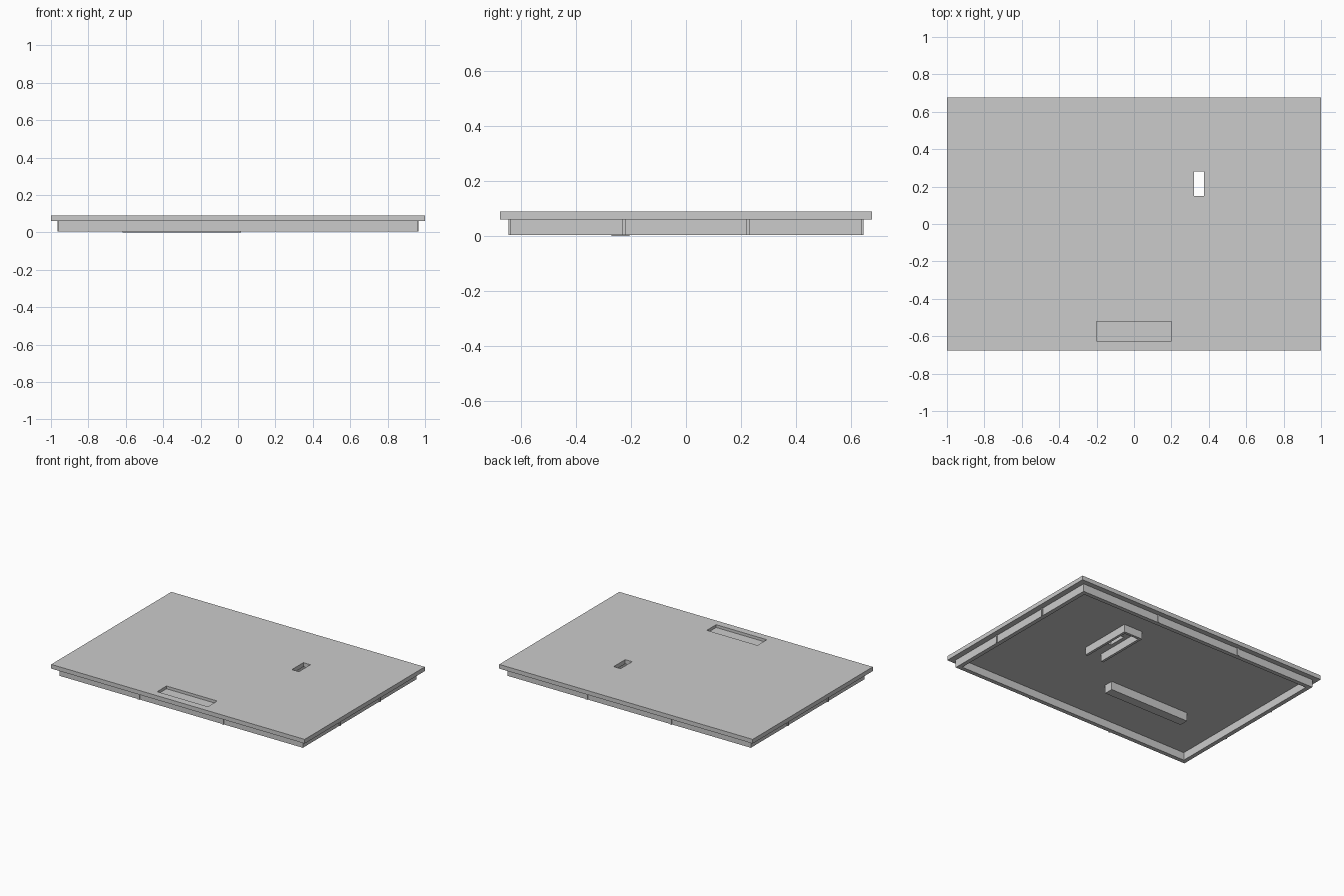
import bpy

if "Cube" in bpy.data.objects:
    bpy.data.objects.remove(bpy.data.objects["Cube"])

grey = bpy.data.materials.new("light_grey")
grey.diffuse_color = (0.6, 0.6, 0.6, 1)
grey.use_nodes = True
grey.node_tree.nodes["Principled BSDF"].inputs["Base Color"].default_value = grey.diffuse_color


def box(name, x0, x1, y0, y1, z0, z1):
    """Axis-aligned box from its extents."""
    bpy.ops.mesh.primitive_cube_add(
        size=1, location=((x0 + x1) / 2, (y0 + y1) / 2, (z0 + z1) / 2))
    ob = bpy.context.object
    ob.name = name
    ob.scale = (x1 - x0, y1 - y0, z1 - z0)
    bpy.ops.object.transform_apply(location=True, rotation=False, scale=True)
    ob.data.materials.append(grey)
    return ob


def cut(target, cutter):
    """Subtract a hidden cutter from a part."""
    cutter.hide_render = True
    cutter.hide_viewport = True
    cutter.display_type = 'WIRE'
    mod = target.modifiers.new("cut", 'BOOLEAN')
    mod.operation = 'DIFFERENCE'
    mod.solver = 'EXACT'
    mod.object = cutter


TOP, UNDER, RIM = 0.09, 0.06, 0.005
HX, HY, T = 0.96, 0.64, 0.03

# Lid plate with a shallow finger recess and a through slot
plate = box("lid_plate", -1, 1, -0.677, 0.677, UNDER, TOP)
cut(plate, box("recess_cutter", -0.2, 0.2, -0.625, -0.52, TOP - 0.02, TOP + 0.05))
cut(plate, box("slot_cutter", 0.32, 0.375, 0.15, 0.28, 0.0, 0.2))

# Inset rim under the plate
rim = box("rim", -HX, HX, -HY, HY, RIM, UNDER)
cut(rim, box("rim_cutter", -HX + T, HX - T, -HY + T, HY - T, -0.1, 0.2))

# Thin friction ribs on the outside of the rim
for s in (-1, 1):
    for p in (-1, 1):
        x, y = p * 0.333, p * 0.226
        ya, yb = sorted((s * (HY - 0.005), s * (HY + 0.006)))
        box("long_side_rib", x - 0.006, x + 0.006, ya, yb, RIM, UNDER)
        xa, xb = sorted((s * (HX - 0.005), s * (HX + 0.006)))
        box("short_side_rib", xa, xb, y - 0.006, y + 0.006, RIM, UNDER)

# Long block on the underside
box("underside_block", -0.617, 0.015, -0.27, -0.205, 0.0, UNDER)

# U-shaped guide around the slot, open towards the front
guide = box("slot_guide", 0.275, 0.424, 0.02, 0.41, RIM, UNDER)
cut(guide, box("guide_cutter", 0.293, 0.406, -0.1, 0.392, -0.1, 0.2))
